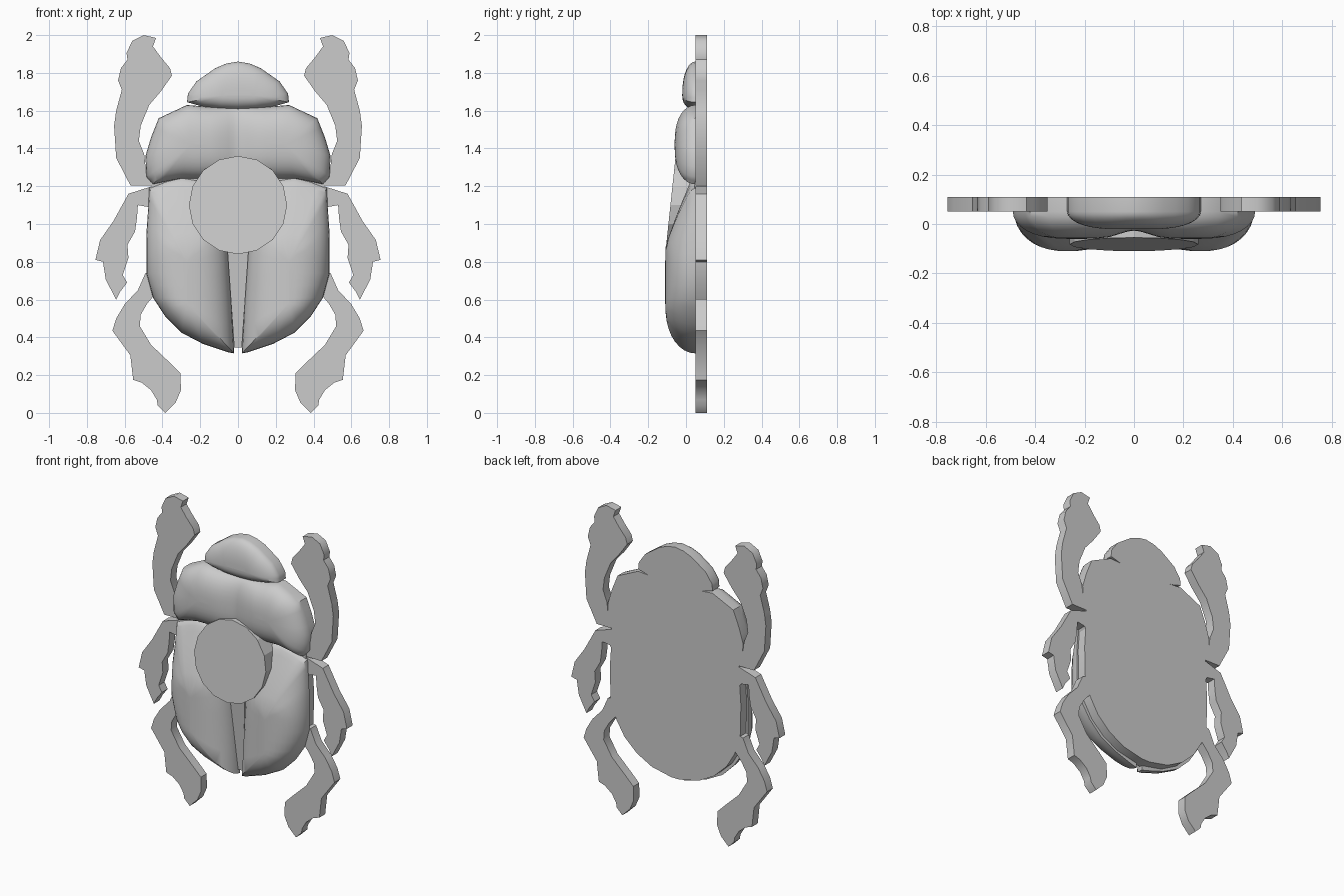
import bpy, bmesh, math
from mathutils import Vector

if "Cube" in bpy.data.objects:
    bpy.data.objects.remove(bpy.data.objects["Cube"])

BACK, FRONT = 0.11, 0.05


def finish(name, bm, mirror=False, angle=40):
    bmesh.ops.remove_doubles(bm, verts=bm.verts, dist=0.0005)
    bmesh.ops.recalc_face_normals(bm, faces=bm.faces)
    me = bpy.data.meshes.new(name)
    bm.to_mesh(me)
    bm.free()
    ob = bpy.data.objects.new(name, me)
    bpy.context.collection.objects.link(ob)
    if mirror:
        ob.modifiers.new("Mirror", 'MIRROR').use_mirror_merge = False
    bpy.ops.object.select_all(action='DESELECT')
    ob.select_set(True)
    bpy.context.view_layer.objects.active = ob
    bpy.ops.object.shade_smooth_by_angle(angle=math.radians(angle))
    return ob


def symmetric(half):
    """Close a right-hand outline across the middle."""
    return half + [(-x, z) for x, z in reversed(half) if x > 0.001]


def loft(bm, rings):
    rows = [[bm.verts.new(p) for p in r] for r in rings]
    n = len(rows[0])
    for a, b in zip(rows, rows[1:]):
        for i in range(n):
            j = (i + 1) % n
            bm.faces.new((a[i], a[j], b[j], b[i]))
    return rows


def slab(name, outline, front=lambda z: FRONT, mirror=False):
    bm = bmesh.new()
    rows = loft(bm, [[(x, BACK, z) for x, z in outline],
                     [(x, front(z), z) for x, z in outline]])
    bm.faces.new(rows[0])
    bm.faces.new(rows[1])
    return finish(name, bm, mirror)


def dome(name, outline, a, b, height, shape=lambda x, z: 1.0, power=2.0,
         wall=True, mirror=False, steps=9):
    """Shrink an outline onto the ridge a-b while rising towards the front."""
    a, b = Vector(a), Vector(b)
    d = b - a
    pts, m = [], len(outline)
    for i in range(m):
        p, q = Vector(outline[i]), Vector(outline[(i + 1) % m])
        pts += [p, (p + q) / 2]
    rings = [[(p.x, BACK, p.y) for p in pts]] if wall else []
    for k in range(steps + 1):
        s = max(math.cos(k / steps * math.pi / 2), 0.0)
        ring = []
        for p in pts:
            u = min(max((p - a).dot(d) / d.length_squared, 0), 1)
            c = a + d * u
            q = c + (p - c) * s
            rise = height * (1 - s ** power) ** 0.5 * shape(q.x, q.y)
            ring.append((q.x, FRONT - rise, q.y))
        rings.append(ring)
    bm = bmesh.new()
    rows = loft(bm, rings)
    bm.faces.new(rows[0])
    return finish(name, bm, mirror)


# legs
slab("front_leg", [(.434, 1.985), (.50, 2.0), (.56, 1.97), (.59, 1.905), (.585, 1.87),
     (.62, 1.825), (.635, 1.76), (.615, 1.71), (.645, 1.60), (.656, 1.52), (.645, 1.35),
     (.57, 1.205), (.38, 1.205), (.40, 1.31), (.49, 1.31), (.497, 1.37), (.525, 1.44),
     (.515, 1.52), (.47, 1.63), (.41, 1.70), (.35, 1.785), (.36, 1.825), (.41, 1.885),
     (.45, 1.94)], mirror=True)
slab("middle_leg", [(.38, 1.22), (.47, 1.195), (.58, 1.16), (.66, 1.015), (.73, .915),
     (.755, .81), (.715, .80), (.70, .705), (.645, .60), (.625, .64), (.587, .69),
     (.61, .73), (.58, .82), (.585, .89), (.545, .96), (.535, 1.03), (.53, 1.10),
     (.475, 1.09), (.45, 1.05), (.38, 1.05)], mirror=True)
slab("rear_leg", [(.42, .76), (.49, .74), (.53, .65), (.60, .575), (.645, .50),
     (.665, .435), (.57, .305), (.555, .175), (.51, .16), (.46, .12), (.43, .07),
     (.425, .04), (.385, 0), (.33, .055), (.302, .12), (.305, .21), (.36, .265),
     (.46, .36), (.52, .46), (.515, .52), (.48, .58), (.42, .65)][::-1], mirror=True)

# flat underside joining the parts
slab("belly_plate", symmetric([(0, .345), (.03, .345), (.17, .375), (.28, .435), (.37, .52),
     (.43, .62), (.47, .74), (.475, .95), (.465, 1.1), (.46, 1.25), (0, 1.3)]),
     front=lambda z: .045)

# wing cases
dome("wing_case", [(.02, .315), (.05, .32), (.185, .365), (.30, .425), (.385, .51),
     (.45, .61), (.485, .74), (.485, .95), (.475, 1.09), (.47, 1.19), (.38, 1.225),
     (.30, 1.245), (.15, 1.22), (.06, 1.1), (.05, .85), (.035, .6)],
     (.27, .58), (.27, .80), .16,
     shape=lambda x, z: 1 - .5 * min(max((z - .88) / .3, 0), 1),
     power=2.3, wall=False, mirror=True)

# strip in the groove between the wing cases
slab("centre_strip", symmetric([(0, .345), (.02, .345), (.055, .85), (.055, 1.1), (0, 1.1)]),
     front=lambda z: .03 - .08 * (z - .345))

# thorax with a shallow middle groove
dome("thorax", symmetric([(0, 1.62), (.05, 1.62), (.15, 1.62), (.27, 1.63), (.42, 1.56),
     (.46, 1.46), (.49, 1.36), (.485, 1.25), (.45, 1.21), (.38, 1.225), (.30, 1.24),
     (.15, 1.24), (.05, 1.24), (0, 1.24)]),
     (-.25, 1.42), (.25, 1.42), .11,
     shape=lambda x, z: 1 - .3 * math.exp(-(x / .08) ** 2), power=2.6)

# head
dome("head", symmetric([(0, 1.86), (.06, 1.85), (.12, 1.825), (.22, 1.755), (.265, 1.69),
     (.27, 1.645), (.20, 1.625), (.10, 1.61), (0, 1.605)]),
     (-.08, 1.68), (.08, 1.68), .07, power=2.3)

# tilted sun disc
bm = bmesh.new()
disc = []
for i in range(16):
    t = i * math.tau / 16
    disc.append((.26 * math.sin(t), 1.10 + .26 * math.cos(t)))
rows = loft(bm, [[(x, FRONT, z) for x, z in disc],
                 [(x, -.11 + (z - .84) * .106, z) for x, z in disc]])
bm.faces.new(rows[0])
bm.faces.new(rows[1])
finish("disc", bm, angle=20)
